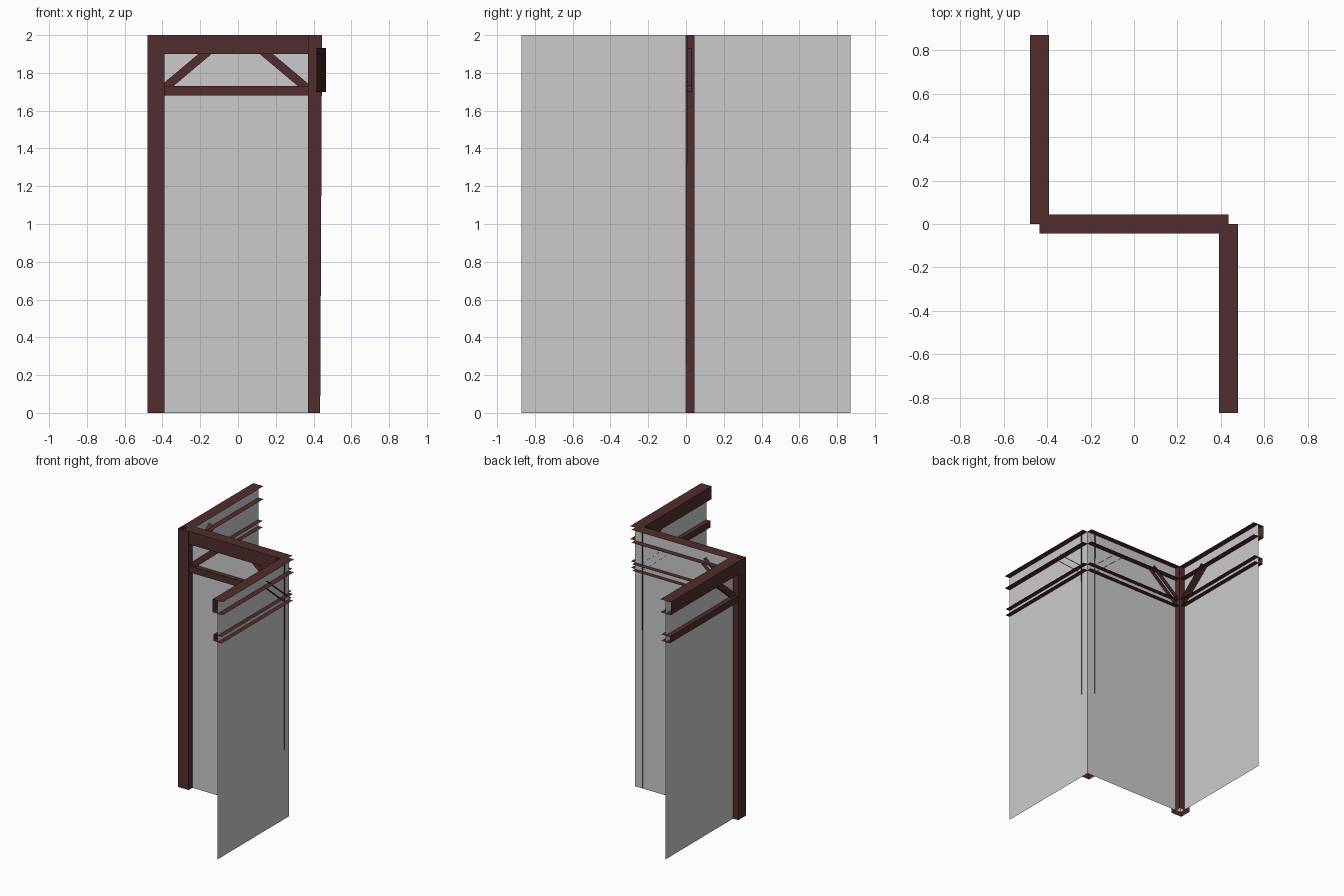
import bpy, math

if "Cube" in bpy.data.objects:
    bpy.data.objects.remove(bpy.data.objects["Cube"])

H = 2.0       # wall height
C = 0.435     # corner offset
L = 0.87      # wall length

wood = bpy.data.materials.new("dark_wood")
wood.diffuse_color = (0.085, 0.026, 0.026, 1)
wood.use_nodes = True
wood.node_tree.nodes["Principled BSDF"].inputs["Base Color"].default_value = wood.diffuse_color


def make(name, verts, faces, mat=None):
    me = bpy.data.meshes.new(name)
    me.from_pydata(verts, [], faces)
    if mat:
        me.materials.append(mat)
    ob = bpy.data.objects.new(name, me)
    bpy.context.collection.objects.link(ob)
    return ob


# Each wall maps (u along, v through, z); negative v is the timbered face
walls = {
    "middle": (lambda u, v, z: (u, v, z), -C, C),
    "left": (lambda u, v, z: (-C + v, -u, z), -L, 0),
    "right": (lambda u, v, z: (C + v, -u, z), 0, L),
}


def channel(name, place, pts, v0, v1):
    """Open-backed timber: a face at v0 and two long sides back to v1."""
    verts = [place(u, v0, z) for u, z in pts] + [place(u, v1, z) for u, z in pts]
    return make(name, verts, [(0, 1, 2, 3), (0, 4, 5, 1), (2, 6, 7, 3)], wood)


def beam(name, place, u0, u1, z0, z1, d):
    channel(name, place, [(u0, z0), (u1, z0), (u1, z1), (u0, z1)], -d, d)


def brace(name, place, u0, direction):
    # rises from the post toward the top beam
    z0, z1, half = 1.715, 1.915, 0.0225
    a = math.atan(0.84)
    u1 = u0 + direction * (z1 - z0) / 0.84
    du, dz = direction * half * math.sin(a), half * math.cos(a)
    channel(name, place, [(u0 + du, z0 - dz), (u1 + du, z1 - dz),
                          (u1 - du, z1 + dz), (u0 - du, z0 + dz)], -0.02, 0.03)


# Panels and horizontal beams
for key, (place, u0, u1) in walls.items():
    make(key + "_panel", [place(u0, 0, 0), place(u1, 0, 0), place(u1, 0, H), place(u0, 0, H)],
         [(0, 1, 2, 3)])
    beam(key + "_top_beam", place, u0, u1, 1.9, H, 0.044)
    beam(key + "_lower_beam", place, u0, u1, 1.68, 1.73, 0.036)

# Corner braces
brace("middle_left_brace", walls["middle"][0], -C + 0.04, 1)
brace("middle_right_brace", walls["middle"][0], C - 0.065, -1)
brace("left_brace", walls["left"][0], -0.04, -1)
brace("right_brace", walls["right"][0], 0.065, 1)

# Left post: square tube with open ends
r = 0.045
ring = [(-C - r, -r), (-C + r, -r), (-C + r, r), (-C - r, r)]
make("left_post", [(x, y, z) for z in (0, H) for x, y in ring],
     [(i, (i + 1) % 4, (i + 1) % 4 + 4, i + 4) for i in range(4)], wood)

# Right post: two boards in the inner corner, their edges just passing the panels
x, y = C - 0.065, -0.06
make("right_post", [(x, 0.0, 0), (x, y, 0), (C, y, 0),
                    (x, 0.01, H), (x, y, H), (C + 0.01, y, H)],
     [(0, 1, 4, 3), (1, 2, 5, 4)], wood)
